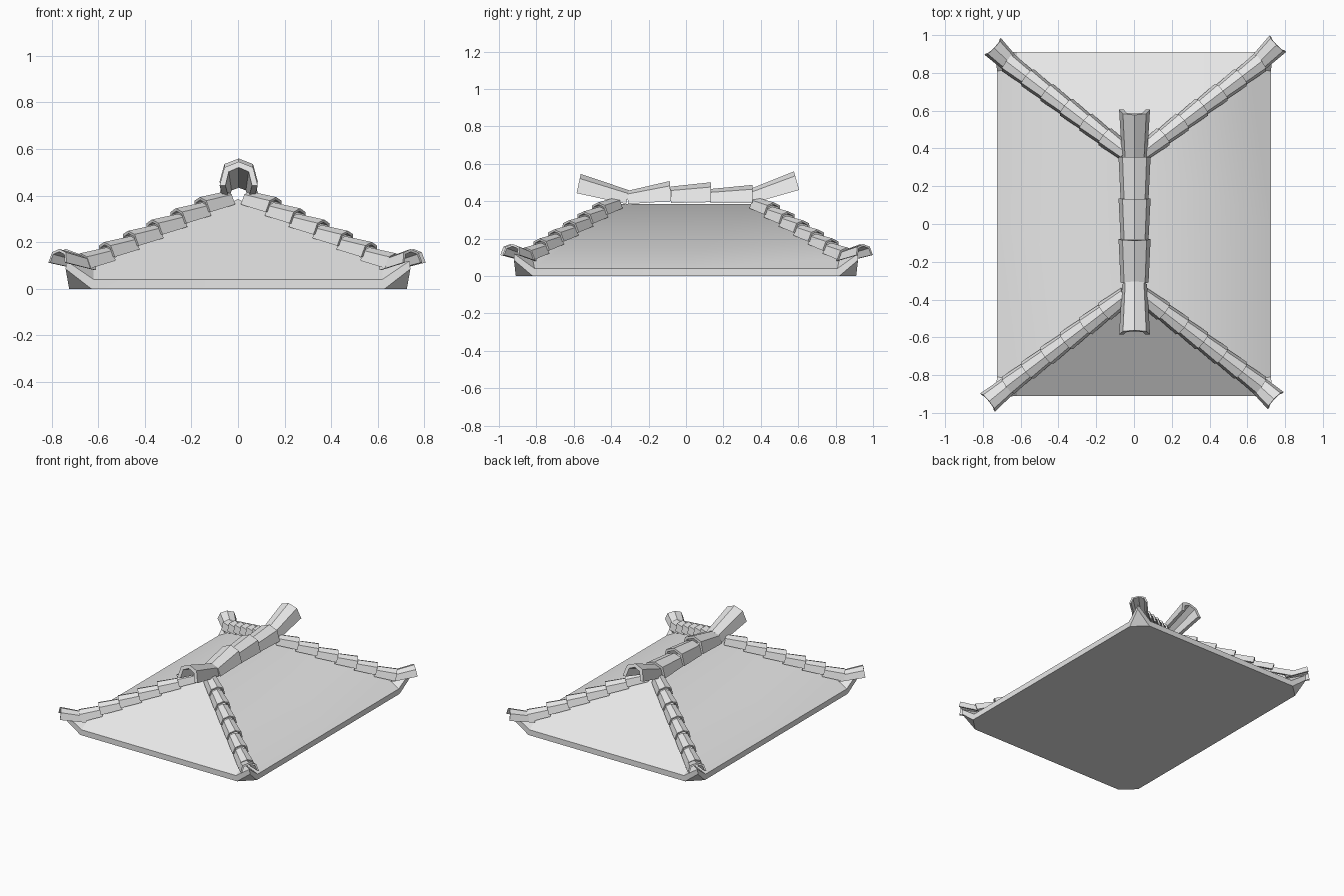
import bpy, bmesh
from mathutils import Vector

if "Cube" in bpy.data.objects:
    bpy.data.objects.remove(bpy.data.objects["Cube"], do_unlink=True)

grey = bpy.data.materials.new("clay_grey")
grey.use_nodes = True
grey.diffuse_color = (0.8, 0.8, 0.8, 1)
grey.node_tree.nodes["Principled BSDF"].inputs["Base Color"].default_value = (0.8, 0.8, 0.8, 1)


def finish(bm, name):
    bmesh.ops.recalc_face_normals(bm, faces=bm.faces)
    mesh = bpy.data.meshes.new(name)
    bm.to_mesh(mesh)
    bm.free()
    mesh.materials.append(grey)
    obj = bpy.data.objects.new(name, mesh)
    bpy.context.collection.objects.link(obj)
    return obj


# Hollow peaked tile running from start to end, flaring between two sizes
ARCH = [(-1, 0), (-0.75, 0.76), (0, 1), (0.75, 0.76), (1, 0)]


def tile(name, start, end, widths, heights, wall):
    start, end = Vector(start), Vector(end)
    along = (end - start).normalized()
    side = along.cross(Vector((0, 0, 1))).normalized()
    up = side.cross(along)
    bm = bmesh.new()
    outer, inner = [], []
    for base, w, h in zip((start, end), widths, heights):
        for ring, cut in ((outer, 0), (inner, wall)):
            ring.append([bm.verts.new(base + side * u * (w - cut) + up * v * (h - cut))
                         for u, v in ARCH])
    for i in range(len(ARCH) - 1):
        j = i + 1
        for ring in (outer, inner):
            bm.faces.new((ring[0][i], ring[0][j], ring[1][j], ring[1][i]))
        for k in (0, 1):
            bm.faces.new((outer[k][i], outer[k][j], inner[k][j], inner[k][i]))
    for i in (0, -1):
        bm.faces.new((outer[0][i], outer[1][i], inner[1][i], inner[0][i]))
    return finish(bm, name)


# Hipped roof body: one quarter with an upturned corner, mirrored twice
points = {
    "base_mid": (0, 0, 0), "base_side": (0.725, 0, 0), "base_b": (0.725, 0.82, 0),
    "base_c": (0.63, 0.91, 0), "base_end": (0, 0.91, 0), "tip_low": (0.74, 0.92, 0.085),
    "eave_side": (0.725, 0, 0.04), "eave_b": (0.725, 0.81, 0.04), "tip": (0.737, 0.92, 0.12),
    "eave_c": (0.62, 0.91, 0.04), "eave_end": (0, 0.91, 0.04), "knee": (0.62, 0.82, 0.092),
    "ridge_end": (0, 0.36, 0.385), "ridge_mid": (0, 0, 0.385),
}
panels = [
    "base_mid base_end base_c base_b base_side", "base_b base_c tip_low",
    "base_side base_b eave_b eave_side", "base_b tip_low tip eave_b",
    "base_c eave_c tip tip_low", "base_end eave_end eave_c base_c",
    "ridge_mid eave_side eave_b knee ridge_end", "ridge_end knee eave_c eave_end",
    "knee eave_b tip", "knee tip eave_c",
]
bm = bmesh.new()
verts = {key: bm.verts.new(co) for key, co in points.items()}
for panel in panels:
    bm.faces.new([verts[key] for key in panel.split()])
roof = finish(bm, "roof_body")
mirror = roof.modifiers.new("mirror", "MIRROR")
mirror.use_axis = (True, True, False)

# Ridge tiles: y start, y end, base heights, arch heights
ridge = [
    (-0.31, -0.08, 0.385, 0.40, 0.070, 0.108),
    (-0.08, 0.135, 0.39, 0.395, 0.088, 0.106),
    (0.13, 0.355, 0.39, 0.39, 0.075, 0.097),
]
for n, (y0, y1, z0, z1, h0, h1) in enumerate(ridge, 1):
    tile(f"ridge_tile_{n}", (0.003, y0, z0), (0.003, y1, z1), (0.074, 0.085), (h0, h1), 0.018)

# Upswept tiles at both ends of the ridge
tile("front_ridge_horn", (0.003, -0.32, 0.385), (0.003, -0.585, 0.443),
     (0.066, 0.082), (0.075, 0.105), 0.025)
tile("back_ridge_horn", (0.003, 0.35, 0.388), (0.003, 0.605, 0.46),
     (0.066, 0.082), (0.075, 0.103), 0.025)

# Hip tiles: overlapping runs down to an upturned corner tile
tips = {
    "front_right": (-0.775, -0.945), "front_left": (0.75, -0.935),
    "back_right": (-0.748, 0.94), "back_left": (0.762, 0.955),
}
COUNT = 6
for corner, (tx, ty) in tips.items():
    sx = 1 if tx > 0 else -1
    sy = 1 if ty > 0 else -1
    top = Vector((0.04 * sx, 0.375 * sy, 0.362))
    knee = Vector((0.655 * sx, 0.845 * sy, 0.073))
    lift = Vector((0, 0, 0.02))
    for n in range(COUNT):
        a = top.lerp(knee, n / COUNT)
        b = top.lerp(knee, (n + 1.1) / COUNT) + lift
        tile(f"{corner}_hip_tile_{n + 1}", a, b, (0.046, 0.056), (0.058, 0.066), 0.012)
    tile(f"{corner}_corner_tile", (0.64 * sx, 0.835 * sy, 0.08), (tx, ty, 0.112),
         (0.048, 0.062), (0.052, 0.06), 0.012)

# Crisp edges with soft shading across shallow angles
bpy.ops.object.select_all(action="DESELECT")
for obj in bpy.context.collection.objects:
    if obj.type == "MESH" and grey.name in obj.data.materials:
        obj.select_set(True)
        bpy.context.view_layer.objects.active = obj
bpy.ops.object.shade_smooth_by_angle(angle=0.35)
